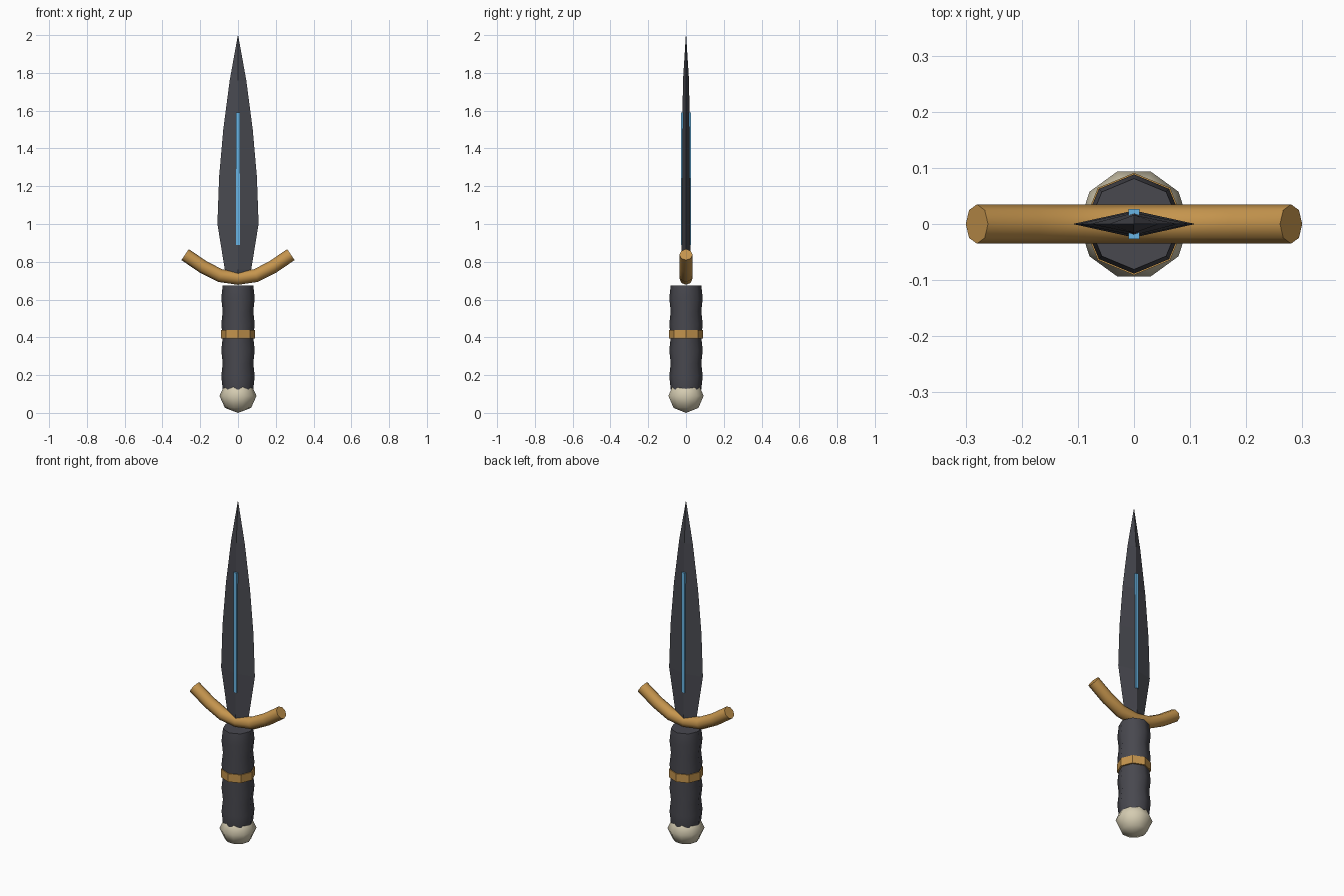
import bpy, bmesh
from math import sin, cos, pi, radians
from mathutils import Vector

if "Cube" in bpy.data.objects:
    bpy.data.objects.remove(bpy.data.objects["Cube"])


def material(name, rgb):
    m = bpy.data.materials.new(name)
    m.diffuse_color = (*rgb, 1)
    m.use_nodes = True
    m.node_tree.nodes["Principled BSDF"].inputs["Base Color"].default_value = m.diffuse_color
    return m


DARK = material("dark_steel", (0.065, 0.067, 0.08))
WRAP = material("dark_wrap", (0.065, 0.065, 0.078))
GOLD = material("gold", (0.56, 0.30, 0.075))
BONE = material("bone", (0.66, 0.60, 0.44))
BLUE = material("blue", (0.14, 0.46, 0.78))


def loft(name, rings, mat, smooth=None):
    """Skin a list of equal-length point rings and cap both ends."""
    bm = bmesh.new()
    loops = [[bm.verts.new(p) for p in ring] for ring in rings]
    n = len(loops[0])
    for a, b in zip(loops, loops[1:]):
        for i in range(n):
            j = (i + 1) % n
            bm.faces.new((a[i], a[j], b[j], b[i]))
    bm.faces.new(loops[0][::-1])
    bm.faces.new(loops[-1])
    bmesh.ops.remove_doubles(bm, verts=bm.verts, dist=1e-5)
    bmesh.ops.recalc_face_normals(bm, faces=bm.faces)
    me = bpy.data.meshes.new(name)
    bm.to_mesh(me)
    bm.free()
    ob = bpy.data.objects.new(name, me)
    bpy.context.collection.objects.link(ob)
    finish(ob, name, mat, smooth)


def finish(ob, name, mat, smooth=None):
    ob.name = name
    ob.data.materials.append(mat)
    if smooth:
        bpy.ops.object.select_all(action='DESELECT')
        ob.select_set(True)
        bpy.context.view_layer.objects.active = ob
        bpy.ops.object.shade_smooth_by_angle(angle=radians(smooth))


def circle(r, z, n=8):
    return [(r * cos(2 * pi * i / n), r * sin(2 * pi * i / n), z) for i in range(n)]


# Blade: diamond section, leaf-shaped outline (z, half width, half thickness)
outline = [(0.70, 0.060, 0.024), (0.76, 0.070, 0.024), (1.0, 0.109, 0.024),
           (1.25, 0.100, 0.022), (1.50, 0.078, 0.020), (1.76, 0.044, 0.016),
           (1.998, 0.001, 0.001)]
loft("blade", [[(w, 0, z), (0, t, z), (-w, 0, z), (0, -t, z)]
               for z, w, t in outline], DARK)

# Blue inlay running through both faces of the blade
bpy.ops.mesh.primitive_cube_add(size=1, location=(0, 0, 1.24))
inlay = bpy.context.object
inlay.scale = (0.02, 0.054, 0.70)
finish(inlay, "blade_inlay", BLUE)

# Crossguard: octagonal tube swept along an upturned arc
half = [(0.095, 0.727), (0.185, 0.773), (0.28, 0.838)]
path = [Vector((-x, 0, z)) for x, z in half[::-1]] + [Vector((0, 0, 0.713))] \
    + [Vector((x, 0, z)) for x, z in half]
rings = []
for i, p in enumerate(path):
    t = (path[min(i + 1, len(path) - 1)] - path[max(i - 1, 0)]).normalized()
    up = Vector((-t.z, 0, t.x))
    rings.append([p + 0.035 * (cos(a) * up + sin(a) * Vector((0, 1, 0)))
                  for a in (k * pi / 4 for k in range(8))])
loft("crossguard", rings, GOLD, 50)

# Grip: octagonal, with four swells
grip = [circle(0.081 if i % 2 == 0 else 0.0885, 0.125 + 0.55 * i / 8) for i in range(9)]
loft("grip", grip, WRAP, 50)

# Band around the grip
loft("grip_band", [circle(0.091, 0.393), circle(0.091, 0.44)], GOLD)

# Pommel
bpy.ops.mesh.primitive_uv_sphere_add(segments=10, ring_count=4, radius=1,
                                     location=(0, 0, 0.09))
pommel = bpy.context.object
pommel.scale = (0.098, 0.098, 0.09)
# put a vertex of the equator on the x axis
pommel.rotation_euler.z = radians(18)
finish(pommel, "pommel", BONE, 60)
